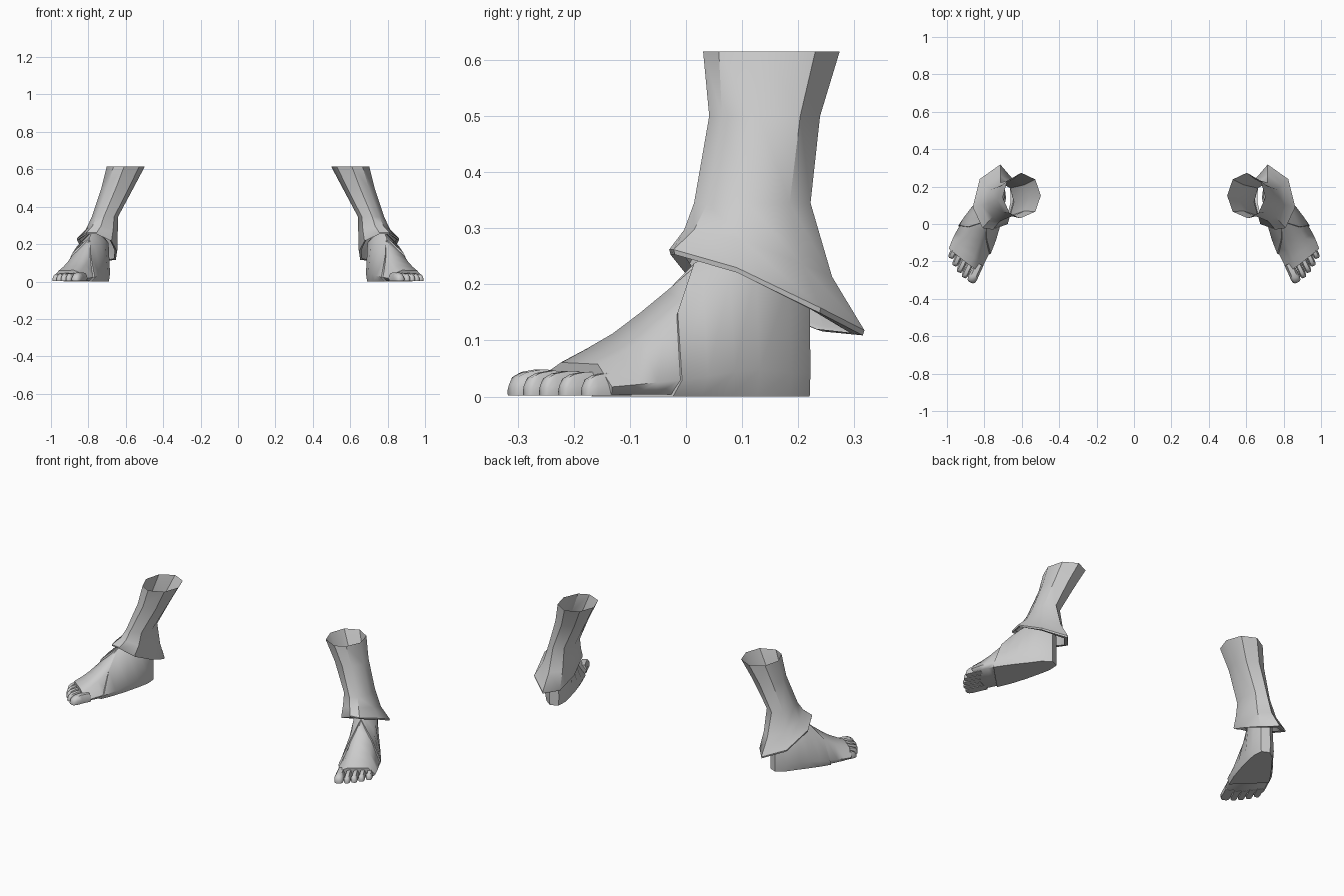
import bpy, bmesh, math

if "Cube" in bpy.data.objects:
    bpy.data.objects.remove(bpy.data.objects["Cube"])

grey = bpy.data.materials.new("plain grey")
grey.diffuse_color = (0.6, 0.6, 0.6, 1)
grey.use_nodes = True
grey.node_tree.nodes["Principled BSDF"].inputs["Base Color"].default_value = grey.diffuse_color


def loft(name, groups, angle, cap_start=False, cap_end=False):
    """Skin each group of rings, then mirror to the other leg."""
    bm = bmesh.new()
    for rings in groups:
        vs = [[bm.verts.new(p) for p in r] for r in rings]
        n = len(vs[0])
        for a, b in zip(vs, vs[1:]):
            for i in range(n):
                j = (i + 1) % n
                bm.faces.new((a[i], a[j], b[j], b[i]))
        if cap_start:
            bm.faces.new(vs[0][::-1])
        if cap_end:
            bm.faces.new(vs[-1])
    bmesh.ops.recalc_face_normals(bm, faces=bm.faces)
    me = bpy.data.meshes.new(name)
    bm.to_mesh(me)
    bm.free()
    ob = bpy.data.objects.new(name, me)
    bpy.context.collection.objects.link(ob)
    me.materials.append(grey)
    bpy.ops.object.select_all(action='DESELECT')
    ob.select_set(True)
    bpy.context.view_layer.objects.active = ob
    bpy.ops.object.shade_smooth_by_angle(angle=math.radians(angle))
    ob.modifiers.new("other_leg", 'MIRROR').use_mirror_merge = False
    return ob


def place(u, v, z):
    """Foot frame: u from heel to toe, v outward; feet are turned out."""
    return (0.72 + 0.42 * u + 0.907 * v, 0.2 - 0.907 * u + 0.42 * v, z)


# Foot sections: u, inner v, outer v, widest z, shoulder width, shoulder z, ridge v, ridge z
SECTIONS = [
    (-0.012, -0.020, 0.020, 0.07, 0.90, 0.160, 0.000, 0.200),
    (0.04, -0.052, 0.052, 0.07, 0.85, 0.200, 0.000, 0.260),
    (0.11, -0.070, 0.068, 0.08, 0.80, 0.220, 0.000, 0.280),
    (0.19, -0.086, 0.088, 0.07, 0.60, 0.195, -0.010, 0.238),
    (0.27, -0.098, 0.104, 0.05, 0.55, 0.140, -0.020, 0.172),
    (0.34, -0.102, 0.110, 0.04, 0.55, 0.095, -0.030, 0.118),
    (0.40, -0.100, 0.108, 0.03, 0.60, 0.066, -0.035, 0.085),
    (0.46, -0.098, 0.100, 0.025, 0.70, 0.046, -0.035, 0.056)]


def profile(u, k, grow):
    """Point k of the foot cross-section at u, pushed outward by grow."""
    i = 0
    while i < len(SECTIONS) - 2 and u > SECTIONS[i + 1][0]:
        i += 1
    a, b = SECTIONS[i], SECTIONS[i + 1]
    t = (u - a[0]) / (b[0] - a[0])
    _, vi, vo, zw, s, zs, vr, h = [p + (q - p) * t for p, q in zip(a, b)]
    vi, vo = vi - grow, vo + grow
    z0 = 0.004 - min(grow, 0.004)
    return place(u, *[(vi * .88, z0), (vi, zw * .6), (vi * s, zs + grow), (vr, h + grow),
                      (vo * s, zs + grow), (vo, zw * .6), (vo * .88, z0)][k])


def ring(us, grow):
    return [profile(us[k], k, grow) for k in range(7)]


# Heel wrap, open at the front with a V over the instep
front = [0.362, 0.345, 0.285, 0.20, 0.265, 0.28, 0.292]
stops = [-0.012, 0.04, 0.11]
wrap = [ring([u] * 7, 0.006) for u in stops]
for t in (0.33, 0.67, 1):
    wrap.append(ring([0.11 + (f - 0.11) * t for f in front], 0.007))
wrap.append(ring(front, -0.003))
loft("heel_wrap", [wrap], 50, cap_start=True)

# Bare forefoot, its end slanting back towards the little toe
end = [0.46, 0.46, 0.455, 0.45, 0.425, 0.415, 0.41]
fore = [ring([0.15 + (e - 0.15) * t / 6 for e in end], 0) for t in range(7)]
loft("forefoot", [fore], 60, cap_start=True, cap_end=True)

# Five toes: centre v, half width, root u, tip u, height
toes = []
for v, w, root, tip, h in [(-0.076, 0.026, 0.42, 0.53, 0.046), (-0.032, 0.018, 0.42, 0.522, 0.044),
                           (0.004, 0.018, 0.41, 0.507, 0.043), (0.040, 0.018, 0.39, 0.486, 0.042),
                           (0.076, 0.018, 0.37, 0.458, 0.040)]:
    rings = []
    for t, fw, fh in [(0, .95, 1), (.5, .95, 1.05), (.75, 1, .95), (.92, .85, .75), (1, .5, .45)]:
        u, a, b = root + (tip - root) * t, w * fw, h * fh
        rings.append([place(u, v + x * a, z) for x, z in
                      [(-.9, 0.002), (-1, b * .5), (-.55, b), (.55, b), (1, b * .5), (.9, 0.002)]])
    toes.append(rings)
loft("toes", toes, 60, cap_start=True, cap_end=True)

# Trouser leg: eight-sided tube, counted from the front round the outer side
ANGLES = [-85, -50, -5, 40, 88, 135, 180, 225]
leg = []
for z, cx, cy, rx, ry in [(0.615, 0.60, 0.152, 0.102, 0.122), (0.50, 0.645, 0.14, 0.086, 0.099),
                          (0.345, 0.712, 0.118, 0.070, 0.104)]:
    leg.append([(cx + rx * math.cos(math.radians(a)), cy + ry * math.sin(math.radians(a)), z)
                for a in ANGLES])
# Flared hem, high in front and dropping to a point behind
hem = [(0.755, -0.03, 0.262), (0.81, -0.022, 0.262), (0.862, 0.09, 0.23), (0.825, 0.24, 0.158),
       (0.715, 0.318, 0.118), (0.652, 0.245, 0.125), (0.645, 0.12, 0.17), (0.675, 0.0, 0.225)]
leg.append([tuple(p + (q - p) * f for p, q, f in zip(a, b, (.4, .4, .58)))
            for a, b in zip(leg[-1], hem)])
leg.append(hem)
# Turned-under lip of the hem
for f, dz in [(0.985, -0.009), (0.86, -0.004)]:
    leg.append([(0.745 + (x - 0.745) * f, 0.13 + (y - 0.13) * f, z + dz) for x, y, z in hem])
loft("trouser_leg", [leg], 40)
